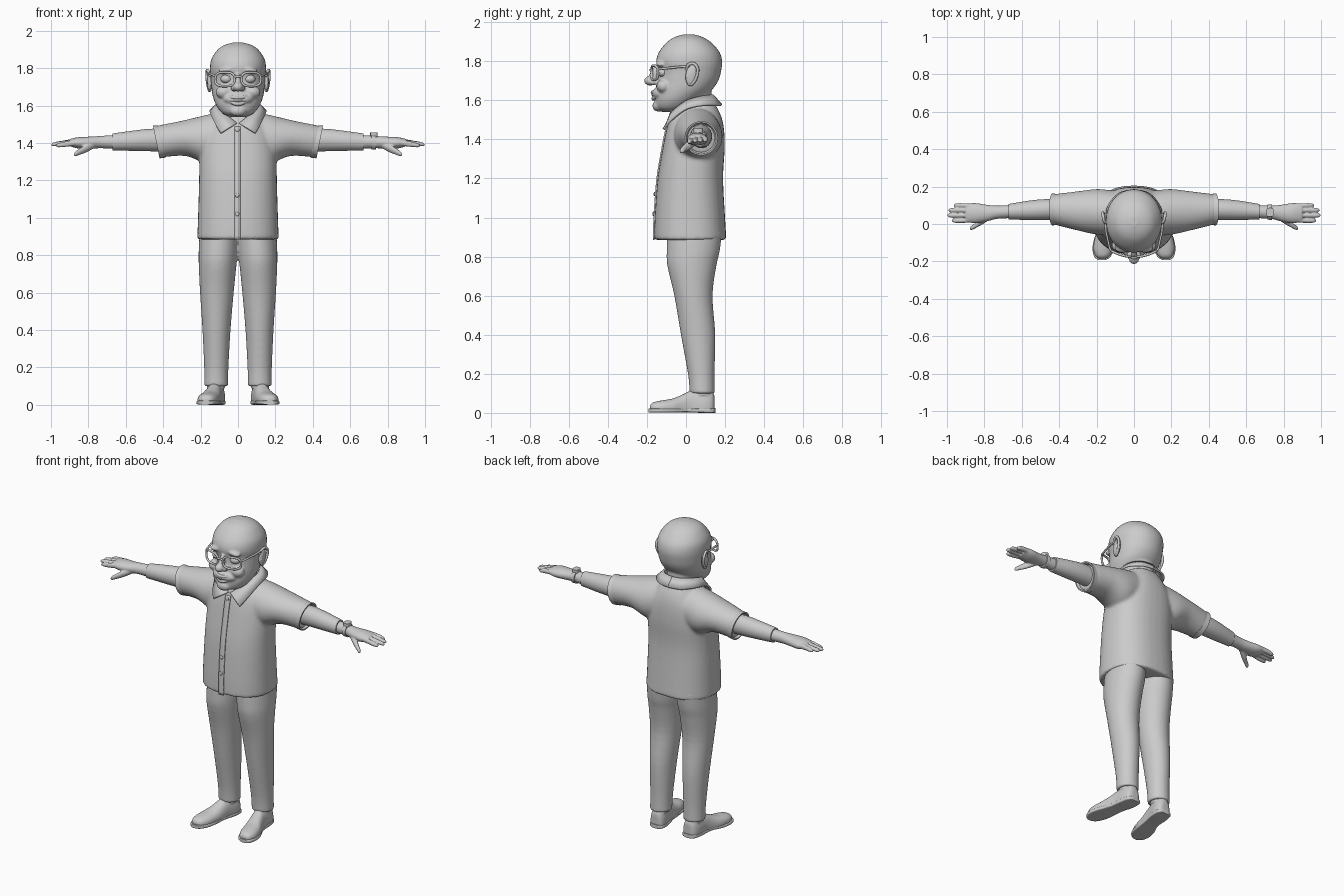
import bpy, bmesh, math
from mathutils import Vector, Matrix

if "Cube" in bpy.data.objects:
    bpy.data.objects.remove(bpy.data.objects["Cube"])

mat = bpy.data.materials.new("plain_grey")
mat.use_nodes = True
GREY = (0.6, 0.6, 0.6, 1)
mat.diffuse_color = GREY
mat.node_tree.nodes["Principled BSDF"].inputs["Base Color"].default_value = GREY


def spline(rows, steps):
    """Catmull-Rom interpolation through rows of numbers."""
    out = []
    for i in range(len(rows) - 1):
        quad = (rows[max(i - 1, 0)], rows[i], rows[i + 1], rows[min(i + 2, len(rows) - 1)])
        for s in range(steps):
            t = s / steps
            out.append(tuple(b + t / 2 * (c - a + t * (2 * a - 5 * b + 4 * c - d + t * (3 * (b - c) + d - a)))
                             for a, b, c, d in zip(*quad)))
    return out + [tuple(rows[-1])]


def loft(bm, axis, rows, power=2, steps=4, shear=0, floor=None, sides=36):
    """Rings along an axis; each row is position, two centres, two radii."""
    rings = []
    for p, c1, c2, r1, r2 in spline(rows, steps):
        ring = []
        for k in range(sides):
            a = 2 * math.pi * k / sides
            ca, sa = math.cos(a), math.sin(a)
            u = math.copysign(abs(ca) ** (2 / power), ca) * r1
            v = math.copysign(abs(sa) ** (2 / power), sa) * r2
            w = p + shear * v
            co = {"x": (w, c1 + u, c2 + v), "y": (c1 + u, w, c2 + v), "z": (c1 + u, c2 + v, w)}[axis]
            if floor is not None:
                co = (co[0], co[1], max(co[2], floor))
            ring.append(bm.verts.new(co))
        rings.append(ring)
    for a, b in zip(rings, rings[1:]):
        for k in range(sides):
            n = (k + 1) % sides
            bm.faces.new((a[k], a[n], b[n], b[k]))
    bm.faces.new(rings[0][::-1])
    bm.faces.new(rings[-1])


def ball(bm, centre, radii, tilt=0, axis="X"):
    m = Matrix.Translation(centre) @ Matrix.Rotation(tilt, 4, axis) @ Matrix.Diagonal((*radii, 1))
    bmesh.ops.create_uvsphere(bm, u_segments=28, v_segments=18, radius=1, matrix=m)


def sheet(bm, upper, lower):
    top, low = ([bm.verts.new(p) for p in row] for row in (upper, lower))
    for i in range(len(top) - 1):
        bm.faces.new((top[i], top[i + 1], low[i + 1], low[i]))


def finish(bm, name, mirror=False, voxel=0, smooth=0, thick=0, angle=40):
    bmesh.ops.recalc_face_normals(bm, faces=bm.faces)
    me = bpy.data.meshes.new(name)
    bm.to_mesh(me)
    bm.free()
    me.materials.append(mat)
    ob = bpy.data.objects.new(name, me)
    bpy.context.collection.objects.link(ob)
    if thick:
        mod = ob.modifiers.new("thickness", "SOLIDIFY")
        mod.thickness, mod.offset = thick, 0
    if mirror:
        ob.modifiers.new("mirror", "MIRROR").use_mirror_merge = False
    if voxel:
        mod = ob.modifiers.new("blend", "REMESH")
        mod.mode, mod.voxel_size, mod.use_smooth_shade = "VOXEL", voxel, True
        mod = ob.modifiers.new("soften", "SMOOTH")
        mod.iterations, mod.factor = smooth, 0.5
    else:
        bpy.ops.object.select_all(action="DESELECT")
        bpy.context.view_layer.objects.active = ob
        ob.select_set(True)
        bpy.ops.object.shade_smooth_by_angle(angle=math.radians(angle))
    return ob


def tube(name, points, radius, closed=False, mirror=False):
    cu = bpy.data.curves.new(name, "CURVE")
    cu.dimensions, cu.bevel_depth, cu.bevel_resolution, cu.use_fill_caps = "3D", radius, 3, True
    sp = cu.splines.new("POLY")
    sp.points.add(len(points) - 1)
    for p, co in zip(sp.points, points):
        p.co = (*co, 1)
    sp.use_cyclic_u, sp.use_smooth = closed, True
    cu.materials.append(mat)
    ob = bpy.data.objects.new(name, cu)
    bpy.context.collection.objects.link(ob)
    if mirror:
        ob.modifiers.new("mirror", "MIRROR").use_mirror_merge = False


# Shirt: torso and sleeves blended together; torso rows are z, front, back, half width
torso = [(.885, -.163, .207, .218), (1.0, -.16, .2, .214), (1.2, -.145, .19, .208), (1.35, -.12, .198, .205),
         (1.45, -.1, .195, .185), (1.52, -.078, .18, .14), (1.58, -.045, .15, .1)]
bm = bmesh.new()
loft(bm, "z", [(z, 0, (f + b) / 2, w, (b - f) / 2) for z, f, b, w in torso], power=2.35)
loft(bm, "x", [(.04, .06, 1.44, .11, .12), (.12, .06, 1.43, .12, .125), (.2, .065, 1.415, .122, .122),
               (.3, .07, 1.423, .105, .092), (.425, .078, 1.407, .082, .084)], shear=.2)
finish(bm, "shirt", mirror=True, voxel=.009, smooth=9)

bm = bmesh.new()
loft(bm, "x", [(.405, .077, 1.407, .083, .085), (.437, .078, 1.406, .085, .088), (.437, .078, 1.406, .077, .08),
               (.415, .078, 1.406, .065, .068)], steps=1, shear=.2)
finish(bm, "sleeve_cuff", mirror=True)

# Shirt front: placket strip, buttons and folded collar
rows = [r for r in spline([t[:2] for t in torso], 4) if r[0] < 1.5]
bm = bmesh.new()
sheet(bm, [(-.02, y - .002, z) for z, y in rows], [(.014, y - .002, z) for z, y in rows])
finish(bm, "placket", thick=.009)
bm = bmesh.new()
for z in (1.02, 1.12, 1.47):
    y = min(rows, key=lambda r: abs(r[0] - z))[1]
    ball(bm, (-.004, y - .007, z), (.011, .005, .011))
finish(bm, "buttons")
bm = bmesh.new()
sheet(bm, spline([(.006, -.085, 1.505), (.055, -.07, 1.545), (.1, -.01, 1.59), (.105, .06, 1.615),
                  (.06, .122, 1.625), (0, .137, 1.625)], 5),
      spline([(.092, -.114, 1.452), (.118, -.08, 1.495), (.145, .0, 1.555), (.14, .09, 1.575),
              (.08, .162, 1.575), (0, .182, 1.575)], 5))
finish(bm, "collar", mirror=True, thick=.012, angle=50)

# Trousers and shoes
bm = bmesh.new()
loft(bm, "z", [(.1, .117, .083, .064, .064), (.2, .116, .078, .065, .068), (.4, .115, .062, .075, .088),
               (.6, .113, .038, .09, .098), (.75, .109, .03, .101, .125), (.83, .105, .037, .105, .136),
               (.93, .1, .045, .105, .14)])
finish(bm, "trousers", mirror=True, voxel=.008, smooth=5)
bm = bmesh.new()
loft(bm, "y", [(-.185, .17, .025, .018, .012), (-.17, .168, .025, .038, .028), (-.13, .163, .025, .054, .038),
               (-.07, .152, .025, .056, .048), (-.02, .138, .025, .05, .068), (.03, .127, .025, .046, .09),
               (.1, .118, .025, .05, .093), (.135, .115, .025, .04, .085), (.146, .114, .025, .02, .06)],
     power=2.3, floor=.012)
loft(bm, "z", [(.09, .117, .083, .05, .05), (.16, .117, .083, .05, .05)], steps=1)
finish(bm, "shoes", mirror=True, voxel=.006, smooth=3)
bm = bmesh.new()
loft(bm, "y", [(-.192, .171, .012, .02, .011), (-.175, .169, .012, .043, .011), (-.13, .163, .012, .059, .011),
               (-.07, .152, .012, .058, .011), (0, .133, .013, .047, .01), (.08, .12, .012, .052, .012),
               (.135, .115, .012, .045, .012), (.15, .114, .012, .022, .012)], power=5)
finish(bm, "soles", mirror=True)

# Forearms, hands and wrist watch
bm = bmesh.new()
loft(bm, "x", [(.38, .078, 1.415, .055, .06), (.47, .077, 1.416, .056, .06), (.56, .073, 1.412, .052, .054),
               (.67, .066, 1.406, .041, .045)])
finish(bm, "forearms", mirror=True)
bm = bmesh.new()
loft(bm, "x", [(.64, .067, 1.406, .036, .038), (.73, .063, 1.405, .035, .033), (.79, .058, 1.402, .045, .032),
               (.85, .058, 1.401, .054, .031), (.9, .06, 1.402, .048, .019)])
for y, tip, drop in ((.018, .975, .012), (.046, .998, .007), (.074, .992, .005), (.099, .965, .004)):
    loft(bm, "x", [(.85, .058 + (y - .058) * .9, 1.405, .013, .017), (.92, y, 1.406 - drop, .0125, .0145),
                   (tip - .015, y, 1.4 - drop, .0115, .011), (tip, y, 1.398 - drop, .004, .004)], sides=16)
loft(bm, "x", [(.765, .045, 1.395, .018, .02), (.81, .018, 1.372, .02, .022), (.85, -.01, 1.352, .014, .017),
               (.87, -.021, 1.341, .012, .013), (.878, -.025, 1.338, .004, .004)], sides=16)
finish(bm, "hands", mirror=True, voxel=.0045, smooth=3)
bm = bmesh.new()
loft(bm, "x", [(.715, .064, 1.406, .034, .034), (.715, .064, 1.406, .041, .041), (.738, .063, 1.405, .041, .041),
               (.738, .063, 1.405, .034, .034)], steps=1)
loft(bm, "z", [(1.43, .727, .063, .02, .024), (1.455, .727, .063, .02, .024)], power=3, steps=1)
finish(bm, "wrist_watch")

# Head with neck, nose, cheeks, brows and ears; rows are z, front, back, half width
head = [(1.54, -.12, -.03, .045), (1.56, -.152, .02, .085), (1.6, -.16, .07, .116), (1.65, -.155, .13, .135),
        (1.7, -.148, .165, .142), (1.75, -.143, .18, .146), (1.8, -.153, .185, .15), (1.85, -.137, .17, .142),
        (1.9, -.095, .125, .108), (1.925, -.055, .082, .07), (1.938, -.01, .04, .022)]
bm = bmesh.new()
loft(bm, "z", [(z, 0, (f + b) / 2, w, (b - f) / 2) for z, f, b, w in head], power=2.05)
loft(bm, "z", [(1.48, 0, .045, .085, .085), (1.68, 0, .045, .085, .085)], steps=1)
ball(bm, (0, -.183, 1.7), (.028, .032, .025))
ball(bm, (0, -.165, 1.73), (.017, .022, .045), -.35)
ball(bm, (0, -.13, 1.635), (.08, .045, .035))
ball(bm, (0, -.142, 1.572), (.045, .03, .03))
ball(bm, (.022, -.168, 1.693), (.017, .02, .016))
ball(bm, (.075, -.115, 1.672), (.045, .036, .035))
ball(bm, (.06, -.128, 1.79), (.045, .026, .016), .2, "Y")
finish(bm, "head", mirror=True, voxel=.006, smooth=6)
bm = bmesh.new()
ball(bm, (.152, .028, 1.73), (.013, .03, .054), -.15)
ball(bm, (.15, .01, 1.72), (.014, .012, .016))
finish(bm, "ears", mirror=True)
rim = spline([(.146, .002, 1.755), (.158, .012, 1.782), (.165, .04, 1.788), (.167, .06, 1.76), (.162, .052, 1.715),
              (.154, .03, 1.682), (.147, .012, 1.685)], 5)
tube("ear_rims", rim, .008, mirror=True)

# Eyes and smiling mouth
bm = bmesh.new()
ball(bm, (.062, -.118, 1.742), (.031, .026, .023))
finish(bm, "eyes", mirror=True)


def smile(z, half, bend, depth):
    return [(half * t, depth + 18 * (half * t) ** 2 * .55, z + bend * t * t) for t in (i / 10 for i in range(-10, 11))]


tube("upper_lip", smile(1.642, .07, .012, -.172), .009)
tube("lower_lip", smile(1.609, .058, .032, -.166), .011)
bm = bmesh.new()
sheet(bm, smile(1.642, .062, .012, -.174), smile(1.62, .058, .024, -.172))
finish(bm, "teeth", thick=.006)

# Glasses: two rounded rims, bridge and side arms
loop = []
for k in range(40):
    a = 2 * math.pi * k / 40
    c, s = math.cos(a), math.sin(a)
    x = .07 + .052 * math.copysign(abs(c) ** .7, c)
    loop.append((x, -.176 + 2.2 * x * x, 1.741 + .037 * math.copysign(abs(s) ** .75, s)))
tube("glasses_rims", loop, .0065, closed=True, mirror=True)
tube("glasses_bridge", [(-.02, -.176, 1.75), (-.01, -.182, 1.756), (.01, -.182, 1.756), (.02, -.176, 1.75)], .006)
tube("glasses_arms", [(.12, -.146, 1.758), (.13, -.13, 1.761), (.15, -.04, 1.771), (.154, .02, 1.775)],
     .006, mirror=True)
